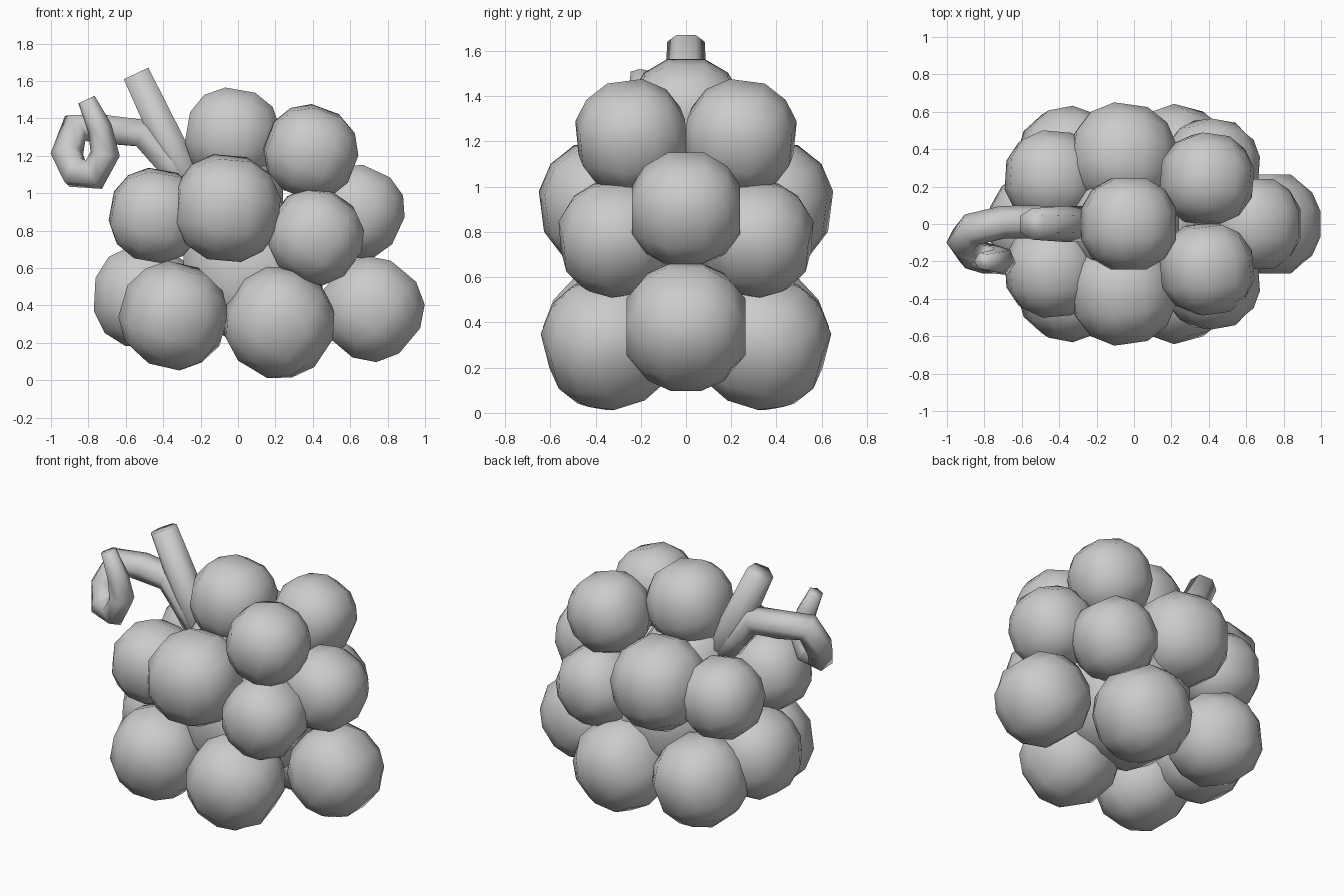
import bpy, bmesh, math
from mathutils import Euler

if "Cube" in bpy.data.objects:
    bpy.data.objects.remove(bpy.data.objects["Cube"])


def finish(obj):
    for p in obj.data.polygons:
        p.use_smooth = True


def grape(name, loc, r, rot=(0, 0, 0), mirror=False):
    """Low-poly round berry: a 3x3 cube pushed out to a sphere."""
    bm = bmesh.new()
    bmesh.ops.create_cube(bm, size=2)
    bmesh.ops.subdivide_edges(bm, edges=bm.edges[:], cuts=2, use_grid_fill=True)
    turn = Euler([math.radians(a) for a in rot]).to_matrix()
    for v in bm.verts:
        v.co = turn @ (v.co.normalized() * r)
        if mirror:
            v.co.y *= -1
    bmesh.ops.recalc_face_normals(bm, faces=bm.faces[:])
    mesh = bpy.data.meshes.new(name)
    bm.to_mesh(mesh)
    bm.free()
    obj = bpy.data.objects.new(name, mesh)
    obj.location = loc
    bpy.context.collection.objects.link(obj)
    finish(obj)


def tube(name, points, depth):
    """Six-sided smooth tube along points (x, y, z, radius factor)."""
    cu = bpy.data.curves.new(name + "_path", 'CURVE')
    cu.dimensions = '3D'
    cu.bevel_depth = depth
    cu.bevel_resolution = 1
    cu.use_fill_caps = True
    sp = cu.splines.new('POLY')
    sp.points.add(len(points) - 1)
    for p, (x, y, z, f) in zip(sp.points, points):
        p.co = (x, y, z, 1)
        p.radius = f
    tmp = bpy.data.objects.new(name + "_path", cu)
    bpy.context.collection.objects.link(tmp)
    bpy.context.view_layer.update()
    deps = bpy.context.evaluated_depsgraph_get()
    mesh = bpy.data.meshes.new_from_object(tmp.evaluated_get(deps))
    bpy.data.objects.remove(tmp)
    # Weld the caps so the whole tube shades smoothly
    bm = bmesh.new()
    bm.from_mesh(mesh)
    bmesh.ops.remove_doubles(bm, verts=bm.verts[:], dist=0.0005)
    for e in bm.edges:
        e.smooth = True
    bm.to_mesh(mesh)
    bm.free()
    for attr in ("sharp_edge", "sharp_face"):
        if attr in mesh.attributes:
            mesh.attributes.remove(mesh.attributes[attr])
    obj = bpy.data.objects.new(name, mesh)
    bpy.context.collection.objects.link(obj)
    finish(obj)


# Grapes in mirrored front/back pairs: x, distance from middle, z, radius, rotation
pairs = [
    (-0.345, 0.34, 0.345, 0.295, (15, 12, 20)),
    (0.22, 0.34, 0.31, 0.305, (20, 30, 15)),
    (-0.44, 0.25, 0.88, 0.262, (8, 10, 5)),
    (-0.06, 0.36, 0.92, 0.30, (8, 5, 8)),
    (0.415, 0.31, 0.77, 0.265, (10, 35, 10)),
    (0.39, 0.24, 1.22, 0.26, (8, 20, 8)),
]
for i, (x, y, z, r, rot) in enumerate(pairs, 1):
    grape(f"front_grape_{i}", (x, -y, z), r, rot)
    grape(f"back_grape_{i}", (x, y, z), r, rot, mirror=True)

# Single grapes on the middle line
singles = [
    (0.715, 0.38, 0.292, 40),
    (-0.50, 0.445, 0.295, 3),
    (0.64, 0.90, 0.265, 25),
    (-0.03, 1.31, 0.27, 10),
]
for i, (x, z, r, tilt) in enumerate(singles, 1):
    grape(f"middle_grape_{i}", (x, 0, z), r, (0, tilt, 0))

# Core that closes the gaps between the grapes
grape("core_lower", (0.08, 0, 0.59), 0.41)
grape("core_upper", (-0.04, 0, 0.93), 0.31)

# Stem and curled tendril
tube("stem", [(-0.545, 0, 1.64, 0.95), (-0.36, 0, 1.25, 1.1), (-0.2, 0, 0.95, 1.1)], 0.088)
tube("tendril", [
    (-0.28, 0.0, 1.04, 1), (-0.37, 0.0, 1.17, 1), (-0.51, 0.01, 1.32, 1),
    (-0.70, 0.01, 1.34, 1), (-0.87, -0.03, 1.35, 1), (-0.915, -0.09, 1.21, 1),
    (-0.87, -0.16, 1.11, 1), (-0.77, -0.19, 1.10, 1), (-0.71, -0.20, 1.21, 0.9),
    (-0.74, -0.20, 1.35, 0.75), (-0.81, -0.20, 1.50, 0.55)], 0.088)
